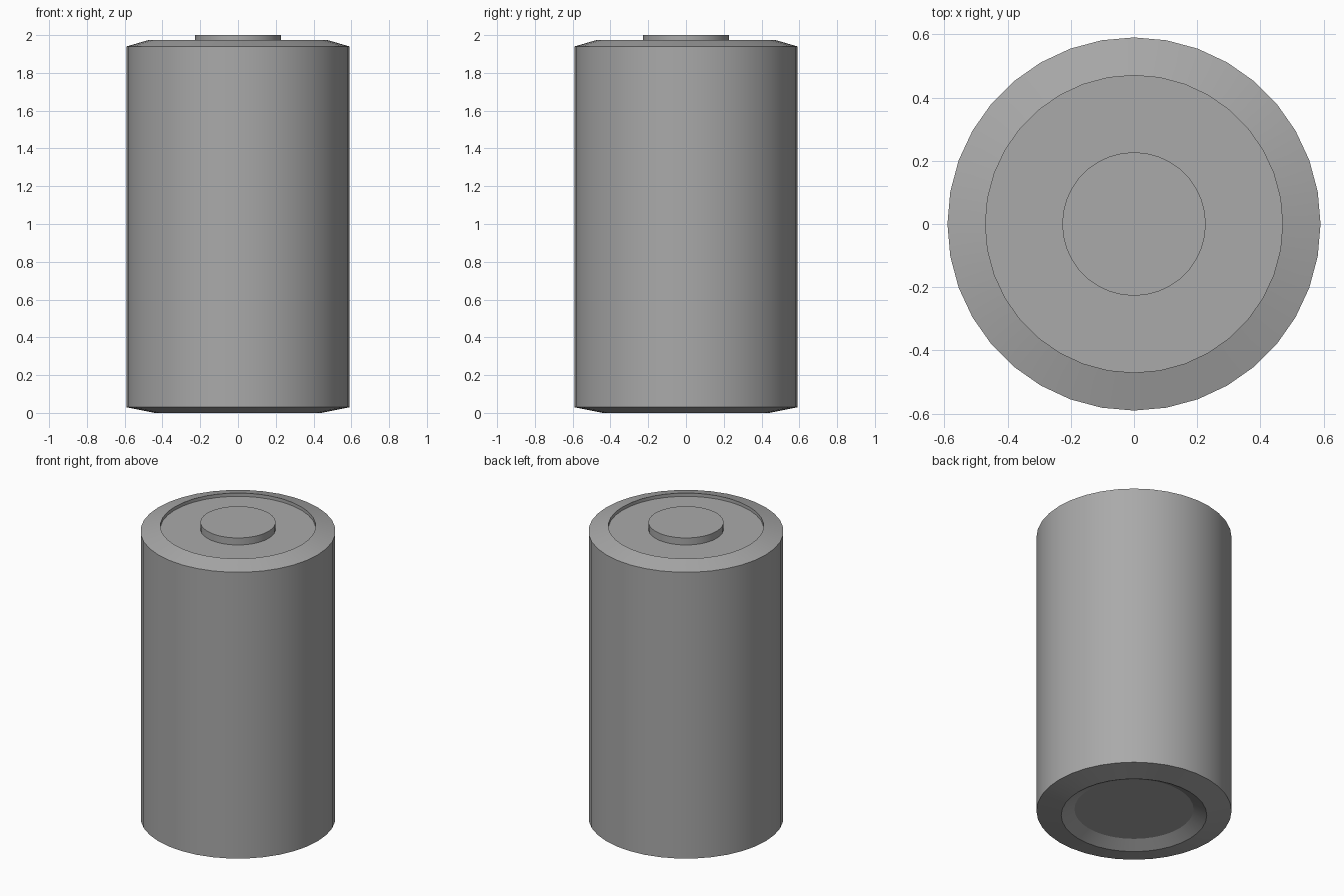
import bpy
import bmesh
from math import cos, sin, tau, radians

cube = bpy.data.objects.get("Cube")
if cube:
    bpy.data.objects.remove(cube, do_unlink=True)

SIDES = 36

grey = bpy.data.materials.new("plain_grey")
grey.use_nodes = True
colour = (0.40, 0.40, 0.40, 1)
grey.diffuse_color = colour
grey.node_tree.nodes["Principled BSDF"].inputs["Base Color"].default_value = colour


def lathe(name, profile):
    """Turn a bottom-to-top (radius, height) profile round z and cap both ends."""
    bm = bmesh.new()
    rings = [[bm.verts.new((r * cos(tau * i / SIDES), r * sin(tau * i / SIDES), z))
              for i in range(SIDES)] for r, z in profile]
    for low, high in zip(rings, rings[1:]):
        for i in range(SIDES):
            j = (i + 1) % SIDES
            bm.faces.new((low[i], low[j], high[j], high[i]))
    bm.faces.new(rings[0][::-1])
    bm.faces.new(rings[-1])
    mesh = bpy.data.meshes.new(name)
    bm.to_mesh(mesh)
    bm.free()
    mesh.materials.append(grey)
    obj = bpy.data.objects.new(name, mesh)
    bpy.context.collection.objects.link(obj)
    bpy.ops.object.select_all(action="DESELECT")
    obj.select_set(True)
    bpy.context.view_layer.objects.active = obj
    bpy.ops.object.shade_smooth_by_angle(angle=radians(12))
    return obj


# Casing: dished base, sloped shoulders and a recessed top
lathe("casing", [
    (0.36, 0.043), (0.44, 0.0), (0.59, 0.03),
    (0.59, 1.94), (0.47, 1.975), (0.47, 1.953),
])

# Raised contact button in the middle of the recess
lathe("top_terminal", [(0.227, 1.945), (0.227, 2.0)])
